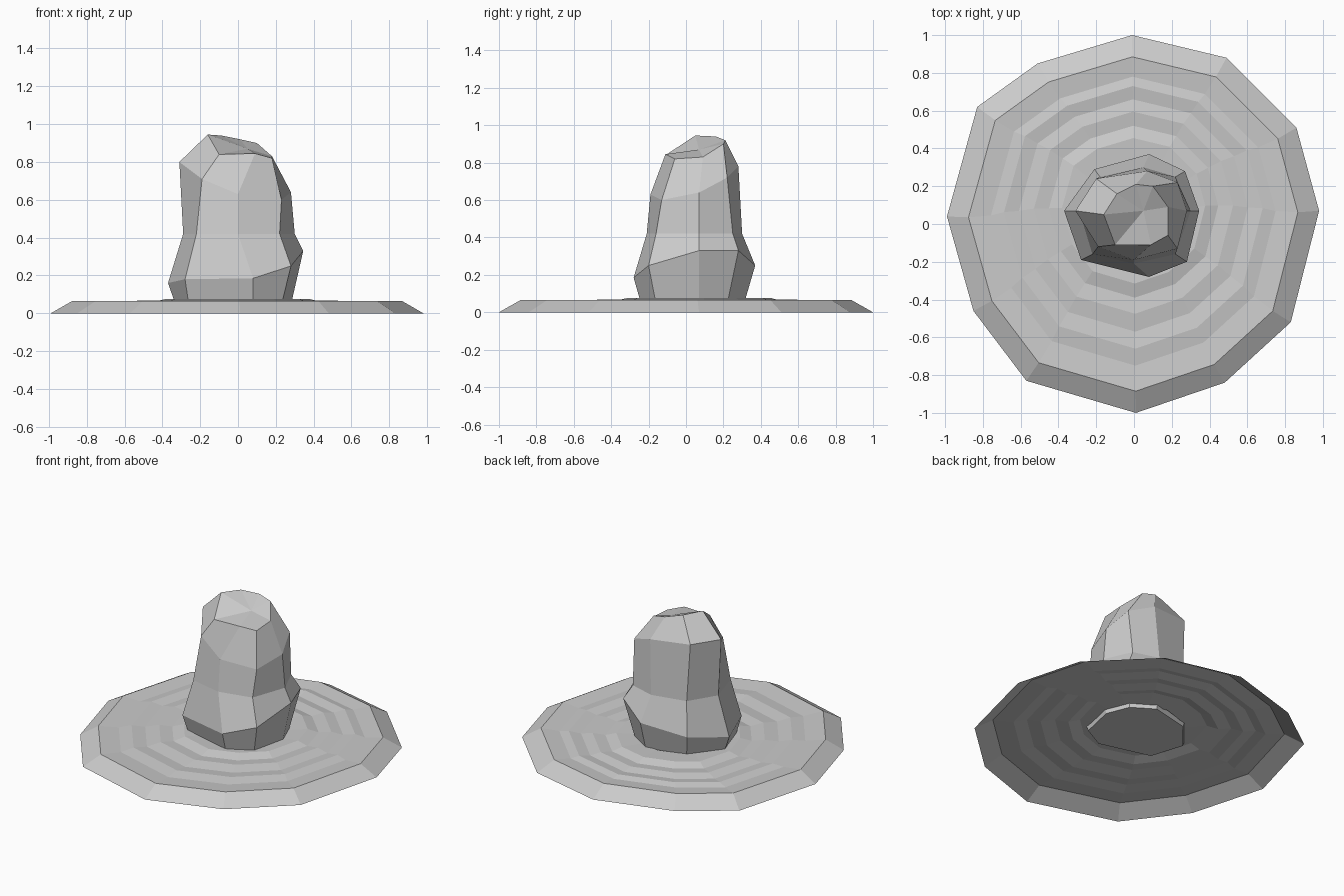
import bpy


def loft(name, rings, cap_bottom=False, top_point=None):
    """Skin a stack of equal-length closed loops with quads."""
    n = len(rings[0])
    verts = [p for ring in rings for p in ring]
    faces = [(r * n + i, r * n + (i + 1) % n, (r + 1) * n + (i + 1) % n, (r + 1) * n + i)
             for r in range(len(rings) - 1) for i in range(n)]
    if cap_bottom:
        faces.append(tuple(reversed(range(n))))
    if top_point:
        verts.append(top_point)
        t = (len(rings) - 1) * n
        faces += [(t + i, t + (i + 1) % n, len(verts) - 1) for i in range(n)]
    mesh = bpy.data.meshes.new(name)
    mesh.from_pydata(verts, [], faces)
    mesh.update()
    obj = bpy.data.objects.new(name, mesh)
    bpy.context.collection.objects.link(obj)
    return obj


# Rippled base: an open twelve-sided sheet with a sloping rim
outline = [(.98, .07), (.86, .51), (.49, .88), (-.01, 1), (-.51, .85), (-.83, .62),
           (-.99, .04), (-.85, -.46), (-.57, -.83), (.01, -1), (.48, -.84), (.83, -.52)]
# scale, y offset of ring centre, height
ripples = [(1, 0, 0), (.885, 0, .065), (.765, .015, .055), (.695, .035, .066),
           (.615, .045, .055), (.535, .06, .067), (.455, .065, .058),
           (.385, .07, .076), (.25, .06, .068)]
loft("rippled_base", [[(x * s, y * s + dy, z) for x, y in outline] for s, dy, z in ripples])

# Rock pillar: eight-sided irregular loops from the base to the crown
pillar = [
    [(-.33, .07, .045), (-.26, -.15, .045), (.08, -.24, .045), (.23, -.16, .045),
     (.28, .07, .045), (.22, .22, .045), (.08, .31, .045), (-.18, .25, .045)],
    [(-.37, .07, .16), (-.28, -.19, .18), (.08, -.28, .185), (.28, -.20, .25),
     (.345, .07, .33), (.27, .28, .33), (.08, .37, .25), (-.21, .29, .20)],
    [(-.29, .07, .42), (-.22, -.16, .42), (0, -.21, .42), (.22, -.16, .42),
     (.30, .07, .42), (.22, .25, .42), (.05, .30, .42), (-.18, .25, .42)],
    [(-.31, .07, .80), (-.19, -.12, .71), (0, -.19, .63), (.23, -.13, .60),
     (.28, .07, .64), (.23, .22, .72), (.07, .28, .78), (-.20, .24, .80)],
    [(-.16, .05, .945), (-.10, -.11, .84), (.09, -.11, .845), (.18, -.06, .82),
     (.18, .09, .83), (.10, .20, .90), (.01, .21, .92), (-.09, .16, .94)],
]
loft("rock_pillar", pillar, cap_bottom=True, top_point=(.05, .07, .87))
